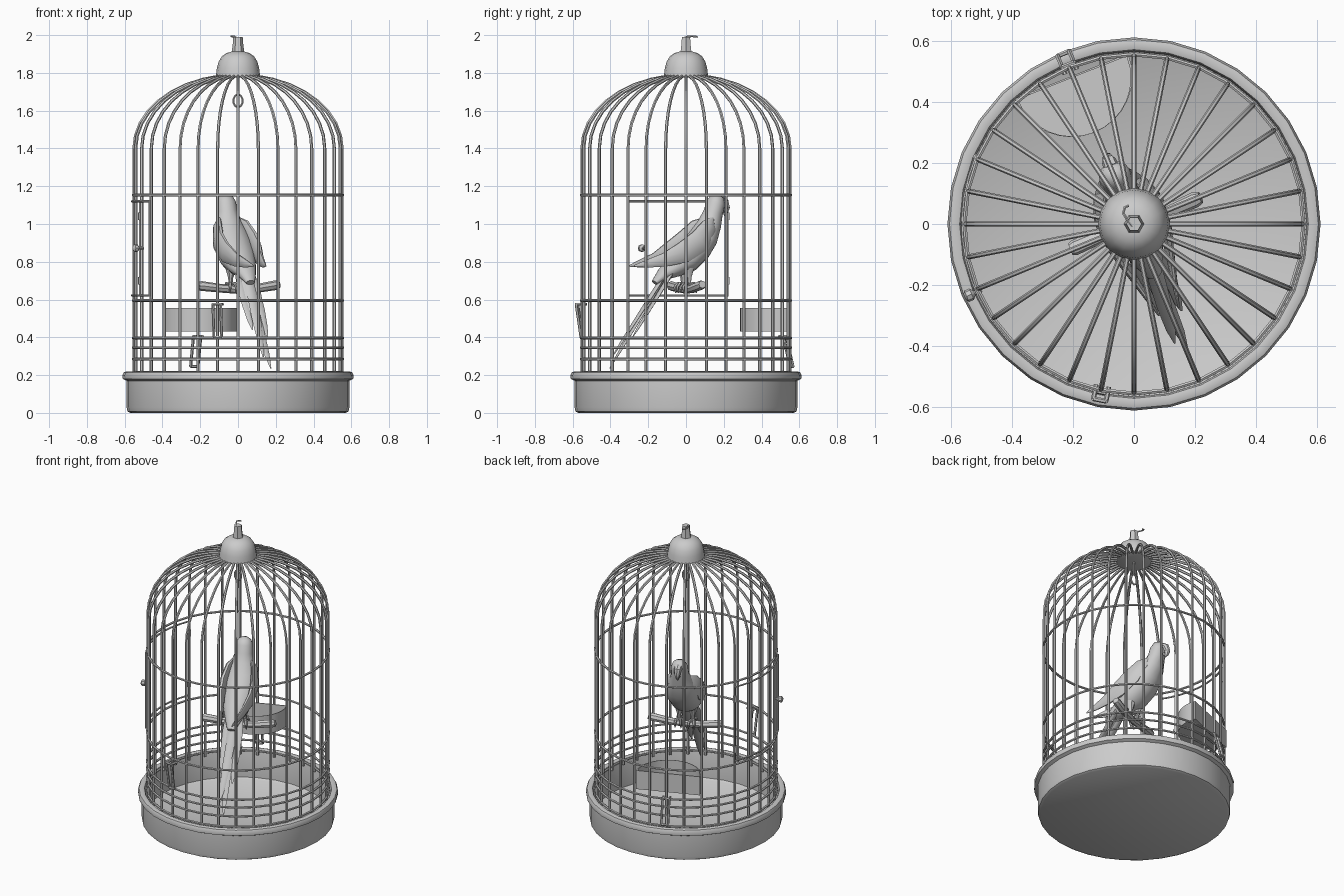
import bpy, bmesh
from math import sin, cos, pi, radians, asin, sqrt
from mathutils import Vector as V, Matrix

if "Cube" in bpy.data.objects:
    bpy.data.objects.remove(bpy.data.objects["Cube"])


def loft(bm, rings, cap=True, cyclic=False):
    """Skin a list of equal-length point rings."""
    vs = [[bm.verts.new(p) for p in r] for r in rings]
    n, m = len(vs[0]), len(vs)
    for i in range(m if cyclic else m - 1):
        a, b = vs[i], vs[(i + 1) % m]
        for j in range(n):
            k = (j + 1) % n
            bm.faces.new((a[j], a[k], b[k], b[j]))
    if cap and not cyclic:
        bm.faces.new(vs[0][::-1])
        bm.faces.new(vs[-1])


def sweep(bm, pts, size, ref, sides=6, cyclic=False):
    """Sweep an ellipse along pts; size is a radius or (along ref, across) per point."""
    pts = [V(p) for p in pts]
    n, ref, rings = len(pts), V(ref), []
    for i, p in enumerate(pts):
        if cyclic:
            t = pts[(i + 1) % n] - pts[i - 1]
        else:
            t = pts[min(i + 1, n - 1)] - pts[max(i - 1, 0)]
        t.normalize()
        a = (ref - t * ref.dot(t)).normalized()
        b = t.cross(a)
        ra, rb = size[i] if isinstance(size, list) else (size, size)
        rings.append([p + a * ra * cos(2 * pi * k / sides) + b * rb * sin(2 * pi * k / sides)
                      for k in range(sides)])
    loft(bm, rings, True, cyclic)


def lathe(bm, profile, sides):
    loft(bm, [[V((r * cos(2 * pi * k / sides), r * sin(2 * pi * k / sides), z))
               for k in range(sides)] for r, z in profile])


def finish(name, bm, turn=None):
    if turn:
        bmesh.ops.transform(bm, matrix=turn, verts=bm.verts)
    bmesh.ops.recalc_face_normals(bm, faces=bm.faces)
    me = bpy.data.meshes.new(name)
    bm.to_mesh(me)
    bm.free()
    ob = bpy.data.objects.new(name, me)
    bpy.context.collection.objects.link(ob)
    bpy.ops.object.select_all(action='DESELECT')
    ob.select_set(True)
    bpy.context.view_layer.objects.active = ob
    bpy.ops.object.shade_smooth_by_angle(angle=radians(40))
    return ob


def polar(a, r, z):
    return V((r * cos(a), r * sin(a), z))


# base tray, hollow with a rolled rim
bm = bmesh.new()
lathe(bm, [(.57, 0), (.585, .008), (.59, .03), (.59, .17), (.61, .18), (.612, .2), (.605, .215),
           (.59, .22), (.572, .215), (.567, .2), (.565, .03), (.55, .02)], 32)
finish("base_tray", bm)

# 32 vertical wires curving into the dome
bm = bmesh.new()
for i in range(32):
    a = 2 * pi * i / 32
    path = [polar(a, .552, .19), polar(a, .552, .8)]
    for k in range(9):
        th = radians(80) * k / 8
        path.append(polar(a, .552 * cos(th), 1.4 + .39 * sin(th)))
    sweep(bm, path, .0085, (-sin(a), cos(a), 0))
finish("cage_wires", bm)

# horizontal hoops
bm = bmesh.new()
for z in (.215, .285, .345, .397, .595, 1.153):
    sweep(bm, [polar(2 * pi * i / 32, .556, z) for i in range(32)], .0075, (0, 0, 1), 6, True)
finish("cage_hoops", bm)

# curved door frame on the left side, with hinges and a knob
bm = bmesh.new()
R = .562
a0, a1 = pi - asin(.22 / R), pi + asin(.31 / R)
for z in (.622, 1.12):
    sweep(bm, [polar(a0 + (a1 - a0) * k / 8, R, z) for k in range(9)], .006, (0, 0, 1))
for a in (a0, a1):
    sweep(bm, [polar(a, R, .615), polar(a, R, 1.127)], .006, (-sin(a), cos(a), 0))
for z in (.7, 1.04):
    sweep(bm, [polar(a0, R, z - .02), polar(a0, R, z + .02)], .012, (1, 0, 0))
finish("door_frame", bm)
bm = bmesh.new()
ak = pi + asin(.23 / .58)
sweep(bm, [polar(ak, r, .872) for r in (.545, .57, .58, .598, .605)],
      [(.008, .008), (.008, .008), (.02, .02), (.02, .02), (.01, .01)], (0, 0, 1), 8)
finish("door_knob", bm)

# top cap and stem
bm = bmesh.new()
lathe(bm, [(.1, 1.775), (.118, 1.782), (.115, 1.80), (.112, 1.825), (.102, 1.86), (.085, 1.888),
           (.06, 1.905), (.034, 1.913)], 16)
finish("top_cap", bm)
bm = bmesh.new()
lathe(bm, [(.034, 1.905), (.028, 1.95), (.025, 1.99)], 6)
finish("cap_stem", bm)

# small hook on the stem, hanging hook inside the dome
bm = bmesh.new()
sweep(bm, [(-.005, -.01, 1.985), (-.02, .01, 1.993), (-.035, .035, 1.994), (-.03, .055, 1.992),
           (-.018, .06, 1.99)], .005, (0, 0, 1))
finish("top_hook", bm)
bm = bmesh.new()
sweep(bm, [(0, 0, 1.785), (0, 0, 1.69)], .006, (1, 0, 0))
sweep(bm, [(.025 * sin(2 * pi * k / 10), 0, 1.652 + .034 * cos(2 * pi * k / 10)) for k in range(10)],
      .006, (0, 1, 0), 6, True)
finish("hanging_hook", bm)

# half-round feeder dish, open on top
bm = bmesh.new()
ang = radians(21.7)


def dish(r, off, z):
    pts = [V((r * cos(pi + pi * k / 16), r * sin(pi + pi * k / 16) - off, z)) for k in range(17)]
    return [Matrix.Rotation(ang, 3, 'Z') @ p + V((-.205, .485, 0)) for p in pts]


loft(bm, [dish(.2, 0, .43), dish(.2, 0, .555), dish(.192, .006, .555), dish(.192, .006, .442)])
finish("feeder_dish", bm)


# rectangular wire clips
def clip(name, a, r0, z0, r1, z1, w=.021):
    side = V((-sin(a), cos(a), 0))
    lo, hi = polar(a, r0, z0), polar(a, r1, z1)
    c = [lo - side * w, lo + side * w, hi + side * w, hi - side * w]
    bm = bmesh.new()
    for i in range(4):
        sweep(bm, [c[i], c[(i + 1) % 4]], .008, side.cross(hi - lo))
    for p in (c[2], c[3]):
        sweep(bm, [p, p + polar(a, .55 - r1 - .01, 0)], .008, side)
    finish(name, bm)


clip("rear_clip", radians(112.5), .605, .245, .565, .405)
clip("front_clip", radians(-101), .562, .40, .588, .575)

# perch branch
turn = Matrix.Rotation(ang, 4, 'Z')
bm = bmesh.new()
sweep(bm, [(-.225, 0, .672), (-.21, 0, .672), (-.1, .004, .66), (0, 0, .652), (.1, -.004, .658),
           (.215, 0, .676), (.235, 0, .68)],
      [(.02, .02), (.026, .026), (.023, .023), (.022, .022), (.023, .023), (.026, .026), (.02, .02)],
      (0, 1, 0), 8)
finish("perch", bm, turn)

# parrot body: spine y, z, half width, half depth
bm = bmesh.new()
body = [(.183, 1.158, .012, .012), (.178, 1.143, .04, .036), (.17, 1.11, .053, .05),
        (.155, 1.06, .055, .052), (.135, 1.0, .075, .062), (.1, .93, .1, .075), (.06, .875, .105, .08),
        (0, .815, .098, .077), (-.07, .77, .075, .055), (-.13, .735, .05, .035), (-.18, .69, .025, .015)]
sweep(bm, [(0, y, z) for y, z, w, d in body], [(w, d) for y, z, w, d in body], (1, 0, 0), 14)
finish("parrot_body", bm, turn)

# hooked beak
bm = bmesh.new()
sweep(bm, [(0, .2, 1.12), (0, .222, 1.112), (0, .232, 1.085), (0, .226, 1.06), (0, .217, 1.043)],
      [(.026, .028), (.024, .024), (.018, .018), (.01, .012), (.002, .002)], (1, 0, 0), 8)
sweep(bm, [(0, .19, 1.075), (0, .21, 1.065), (0, .216, 1.06)],
      [(.02, .018), (.014, .01), (.004, .004)], (1, 0, 0), 8)
finish("parrot_beak", bm, turn)

# folded wings, legs and gripping toes
for s, side in ((-1, "left"), (1, "right")):
    bm = bmesh.new()
    sweep(bm, [(s * .055, .13, 1.03), (s * .078, .1, .99), (s * .096, .04, .91), (s * .092, -.05, .85),
               (s * .07, -.15, .81), (s * .05, -.24, .79), (s * .035, -.31, .778)],
          [(.008, .01), (.02, .045), (.024, .065), (.02, .06), (.014, .038), (.009, .022), (.003, .004)],
          (1, 0, 0), 10)
    finish(side + "_wing", bm, turn)
    bm = bmesh.new()
    x = s * .042
    sweep(bm, [(x, .0, .80), (x, -.005, .75), (x, 0, .715), (x, 0, .675)],
          [(.035, .04), (.027, .03), (.014, .014), (.012, .012)], (1, 0, 0), 8)
    for dx in (-.014, .014):
        for f in (-1, 1):
            sweep(bm, [(x, 0, .685), (x + dx, f * .025, .686), (x + dx * 1.3, f * .04, .665),
                       (x + dx * 1.3, f * .034, .635)],
                  [(.01, .01), (.009, .009), (.008, .008), (.003, .003)], (1, 0, 0), 6)
    finish(side + "_leg", bm, turn)

# long tail feathers: root x, tip x, tip fraction of full length, lift
bm = bmesh.new()
root, tip = V((0, -.09, .765)), V((0, -.44, .235))
for x0, x1, f, lift in ((-.012, .012, 1, 0), (.012, -.02, .9, .008), (-.035, -.035, .6, -.006),
                        (.035, .04, .68, -.006)):
    pts = []
    for k in (0, .3, .6, .85, 1):
        p = root.lerp(tip, k * f)
        pts.append(p + V((x0 + (x1 - x0) * k, -lift, lift)))
    sweep(bm, pts, [(.02, .01), (.028, .008), (.025, .006), (.016, .005), (.003, .002)], (1, 0, 0), 6)
finish("parrot_tail", bm, turn)
